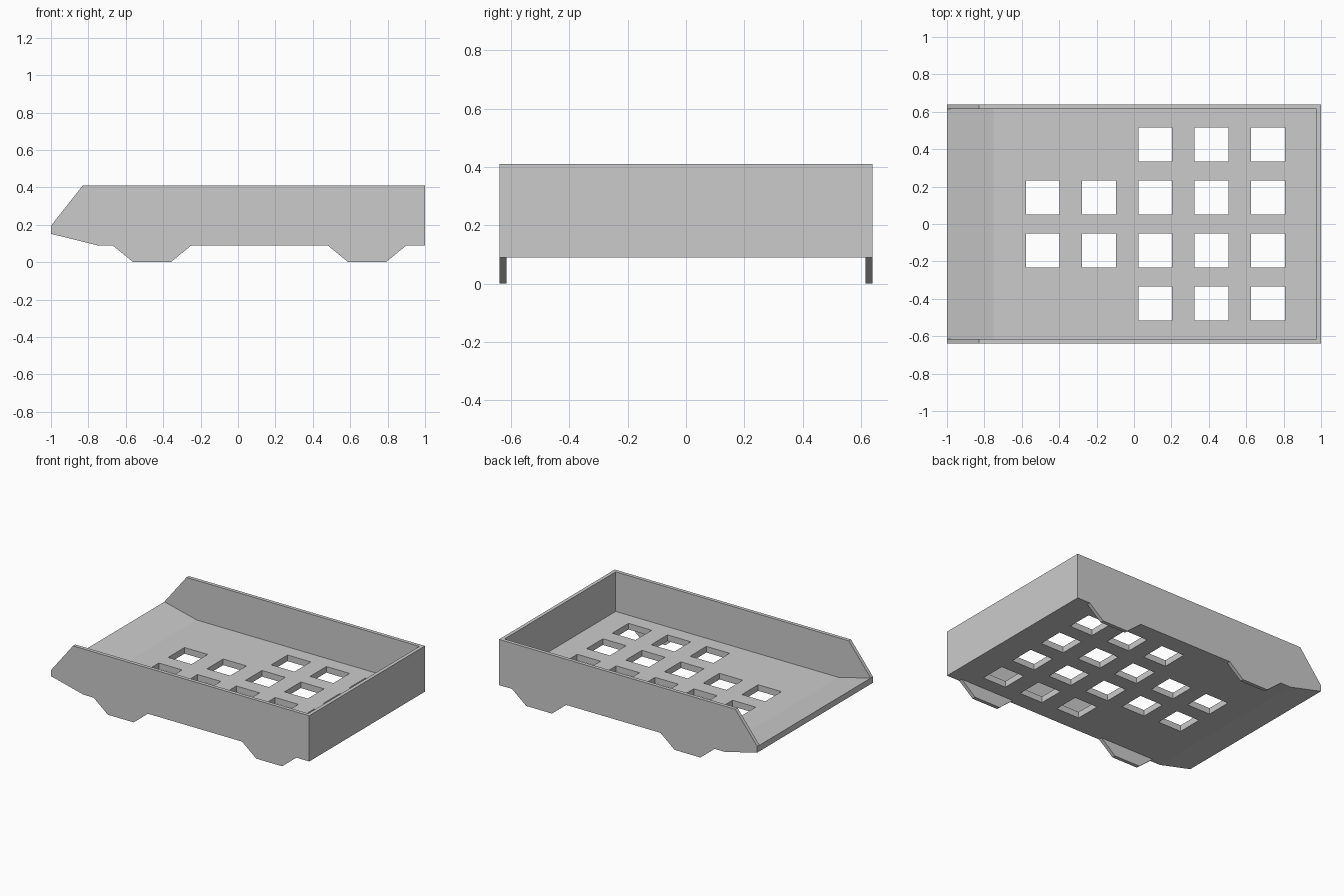
import bpy, bmesh
from mathutils import Matrix, Vector

if "Cube" in bpy.data.objects:
    bpy.data.objects.remove(bpy.data.objects["Cube"])

HALF_W, WALL, FLOOR_TOP, BASE = 0.64, 0.025, 0.133, 0.09


def new_object(name, bm):
    bmesh.ops.recalc_face_normals(bm, faces=bm.faces)
    mesh = bpy.data.meshes.new(name)
    bm.to_mesh(mesh)
    bm.free()
    obj = bpy.data.objects.new(name, mesh)
    bpy.context.collection.objects.link(obj)
    return obj


def extrude_profile(name, profile, y0, y1):
    """Extrude an x-z outline from y0 to y1."""
    bm = bmesh.new()
    face = bm.faces.new([bm.verts.new((x, y0, z)) for x, z in profile])
    ext = bmesh.ops.extrude_face_region(bm, geom=[face])["geom"]
    verts = [g for g in ext if isinstance(g, bmesh.types.BMVert)]
    bmesh.ops.translate(bm, verts=verts, vec=(0, y1 - y0, 0))
    return new_object(name, bm)


def cut(target, cutter):
    mod = target.modifiers.new(cutter.name, 'BOOLEAN')
    mod.operation, mod.solver, mod.object = 'DIFFERENCE', 'EXACT', cutter
    bpy.context.view_layer.objects.active = target
    bpy.ops.object.modifier_apply(modifier=mod.name)
    bpy.data.objects.remove(cutter)


# Tray: solid side outline, hollowed so the low end stays open
tray = extrude_profile("tray", [(-1, 0.152), (-0.75, BASE), (1, BASE), (1, 0.41),
                                (-0.83, 0.41), (-1, 0.195)], -HALF_W, HALF_W)
inside = extrude_profile("inside_cutter", [(-1.1, 0.2188), (-0.75, FLOOR_TOP), (1 - WALL, FLOOR_TOP),
                                           (1 - WALL, 0.6), (-1.1, 0.6)], -HALF_W + WALL, HALF_W - WALL)
cut(tray, inside)

# Square floor openings: outer rows skip the two columns nearest the low end
bm = bmesh.new()
for col, x in enumerate((-0.487, -0.187, 0.113, 0.414, 0.716)):
    for y in (-0.425, -0.142, 0.142, 0.425):
        if col < 2 and abs(y) > 0.3:
            continue
        bmesh.ops.create_cube(bm, size=0.18, matrix=Matrix.Translation((x, y, 0.11)))
cut(tray, new_object("opening_cutter", bm))

# Feet: thin tapered plates flush with the side walls
for end, x in (("front", -0.46), ("rear", 0.69)):
    for side, y in (("near", -HALF_W), ("far", HALF_W - WALL)):
        extrude_profile(f"{end}_{side}_foot", [(x - 0.21, BASE), (x - 0.1, 0), (x + 0.1, 0), (x + 0.21, BASE)],
                        y, y + WALL)
